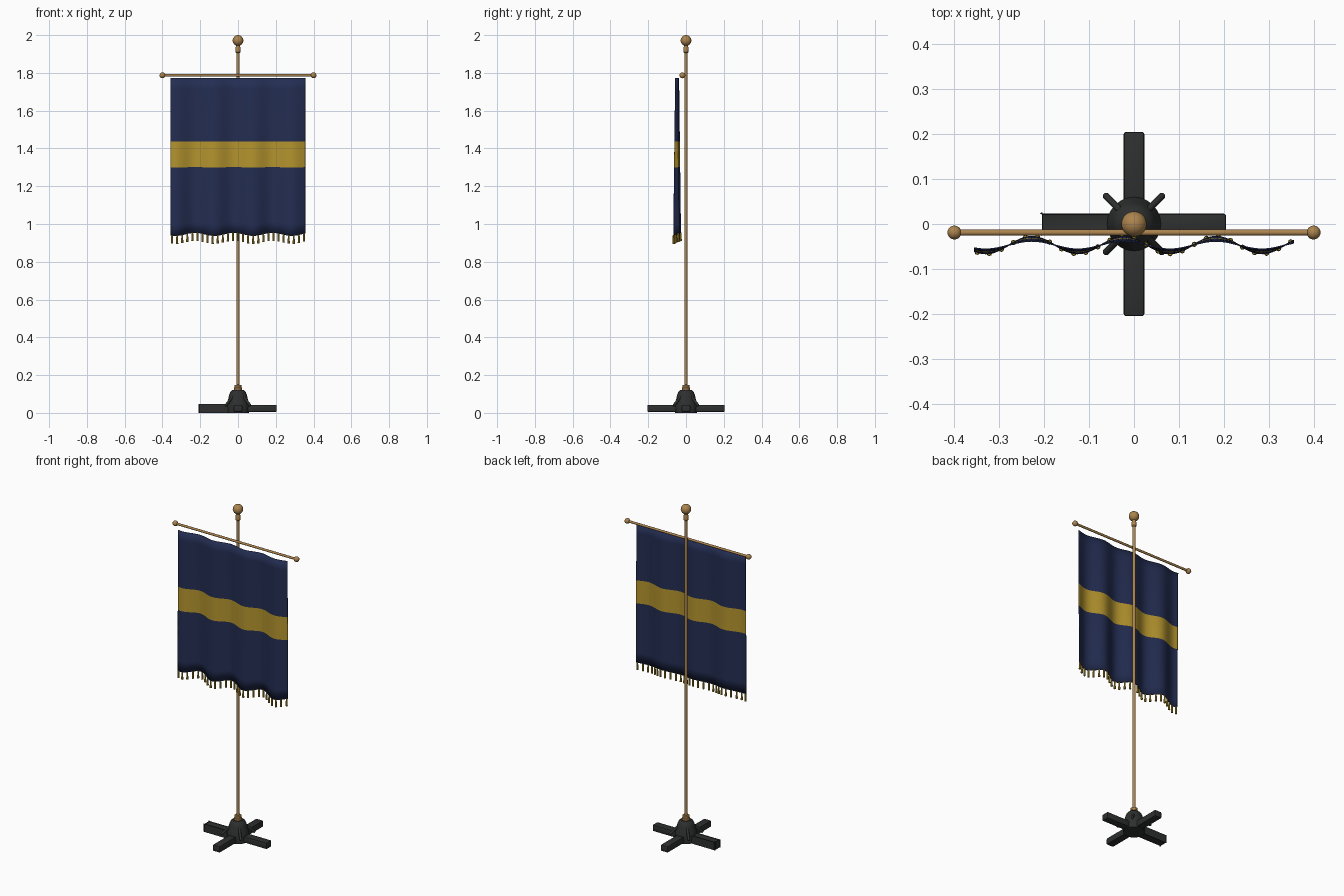
import bpy, bmesh, math
from mathutils import Vector

if "Cube" in bpy.data.objects:
    bpy.data.objects.remove(bpy.data.objects["Cube"])

def mat(name, r, g, b):
    m = bpy.data.materials.new(name)
    lin = lambda c: ((c / 255 + 0.055) / 1.055) ** 2.4
    m.diffuse_color = (lin(r), lin(g), lin(b), 1)
    m.use_nodes = True
    m.node_tree.nodes["Principled BSDF"].inputs["Base Color"].default_value = m.diffuse_color
    return m

BRASS = mat("brass", 172, 132, 78)
IRON = mat("black iron", 46, 47, 47)
NAVY = mat("navy cloth", 35, 45, 82)
GOLD = mat("gold cloth", 180, 148, 46)

def finish(name, bm, mats, angle=40):
    bmesh.ops.recalc_face_normals(bm, faces=bm.faces)
    me = bpy.data.meshes.new(name)
    bm.to_mesh(me)
    bm.free()
    ob = bpy.data.objects.new(name, me)
    bpy.context.collection.objects.link(ob)
    for m in mats:
        me.materials.append(m)
    bpy.ops.object.select_all(action='DESELECT')
    ob.select_set(True)
    bpy.context.view_layer.objects.active = ob
    bpy.ops.object.shade_smooth_by_angle(angle=math.radians(angle))
    return ob

def rod(bm, a, b, r1, r2=None, seg=16):
    a, b = Vector(a), Vector(b)
    d = b - a
    res = bmesh.ops.create_cone(bm, cap_ends=True, segments=seg, radius1=r1,
                                radius2=r1 if r2 is None else r2, depth=d.length)
    q = Vector((0, 0, 1)).rotation_difference(d.normalized())
    for v in res['verts']:
        v.co = q @ v.co + (a + b) / 2

def ball(bm, c, r):
    res = bmesh.ops.create_uvsphere(bm, u_segments=20, v_segments=12, radius=r)
    for v in res['verts']:
        v.co += Vector(c)

def lathe(name, profile, m, seg=24):
    bm = bmesh.new()
    vs = [bm.verts.new((r, 0, z)) for r, z in profile]
    es = [bm.edges.new(p) for p in zip(vs, vs[1:])]
    bmesh.ops.spin(bm, geom=vs + es, cent=(0, 0, 0), axis=(0, 0, 1),
                   angle=2 * math.pi, steps=seg)
    bmesh.ops.remove_doubles(bm, verts=bm.verts, dist=1e-5)
    return finish(name, bm, [m], 30)

# base legs: four flat bars
for i in range(4):
    bm = bmesh.new()
    bmesh.ops.create_cube(bm, size=1)
    a = i * math.pi / 2
    for v in bm.verts:
        x, y = 0.1075 + v.co.x * 0.195, v.co.y * 0.046
        v.co = (x * math.cos(a) - y * math.sin(a),
                x * math.sin(a) + y * math.cos(a), 0.024 + v.co.z * 0.038)
    bmesh.ops.bevel(bm, geom=bm.edges[:], offset=0.005, segments=2,
                    profile=0.5, affect='EDGES')
    finish("base_leg", bm, [IRON])

# base hub and diagonal braces
lathe("base_hub", [(0, 0), (0.058, 0), (0.06, 0.045), (0.055, 0.06), (0.047, 0.095),
                   (0.04, 0.112), (0.028, 0.122), (0, 0.122)], IRON)
bm = bmesh.new()
for sx in (-1, 1):
    for sy in (-1, 1):
        rod(bm, (sx * 0.03, sy * 0.03, 0.085), (sx * 0.062, sy * 0.062, 0.042), 0.0075, seg=12)
        ball(bm, (sx * 0.062, sy * 0.062, 0.042), 0.0075)
finish("hub_braces", bm, [IRON])

# pole with lower collar, neck and ball finial
lathe("pole", [(0, 0.1), (0.021, 0.1), (0.021, 0.132), (0.018, 0.136), (0.018, 0.148),
               (0.009, 0.149), (0.009, 1.905), (0.013, 1.91), (0.014, 1.93),
               (0.010, 1.942), (0.010, 1.955), (0, 1.955)], BRASS)
bm = bmesh.new()
ball(bm, (0, 0, 1.9715), 0.0285)
finish("finial_ball", bm, [BRASS])

# crossbar with end knobs
bm = bmesh.new()
rod(bm, (-0.4, -0.019, 1.787), (0.4, -0.019, 1.787), 0.0068)
for s in (-1, 1):
    ball(bm, (s * 0.4, -0.019, 1.787), 0.0155)
finish("crossbar", bm, [BRASS])

# hanging banner: folds deepen toward the hem
TOP, HALF = 1.772, 0.356

def front(x):
    return math.cos(2 * math.pi * (x - 0.08) / 0.205)

def fold_y(x, t):
    return -0.047 - (0.009 + 0.010 * t) * front(x)

def hem_z(x):
    return 0.945 - 0.008 * front(x)

bm = bmesh.new()
levels = ([TOP - (TOP - 1.437) * i / 6 for i in range(6)] + [1.437, 1.39, 1.345, 1.30]
          + [1.30 - (1.30 - 0.945) * i / 6 for i in range(1, 7)])
NX = 84
rows = []
for z in levels:
    t = (TOP - z) / (TOP - 0.945)
    row = []
    for i in range(NX + 1):
        x = -HALF + 2 * HALF * i / NX
        row.append(bm.verts.new((x, fold_y(x, t), z + (hem_z(x) - 0.945) * t ** 3)))
    rows.append(row)
for j in range(len(levels) - 1):
    for i in range(NX):
        f = bm.faces.new((rows[j][i], rows[j + 1][i], rows[j + 1][i + 1], rows[j][i + 1]))
        f.material_index = int(1.30 < (levels[j] + levels[j + 1]) / 2 < 1.437)
banner = finish("banner", bm, [NAVY, GOLD])
sol = banner.modifiers.new("cloth_thickness", 'SOLIDIFY')
sol.thickness = 0.003
sol.offset = 0

# fringe tassels along the hem
bm = bmesh.new()
N = 27
for i in range(N):
    x = -0.349 + 0.698 * i / (N - 1)
    y, z = fold_y(x, 1), hem_z(x)
    rod(bm, (x, y, z - 0.042), (x, y, z + 0.003), 0.006, 0.0045, seg=8)
finish("fringe_tassels", bm, [GOLD])
